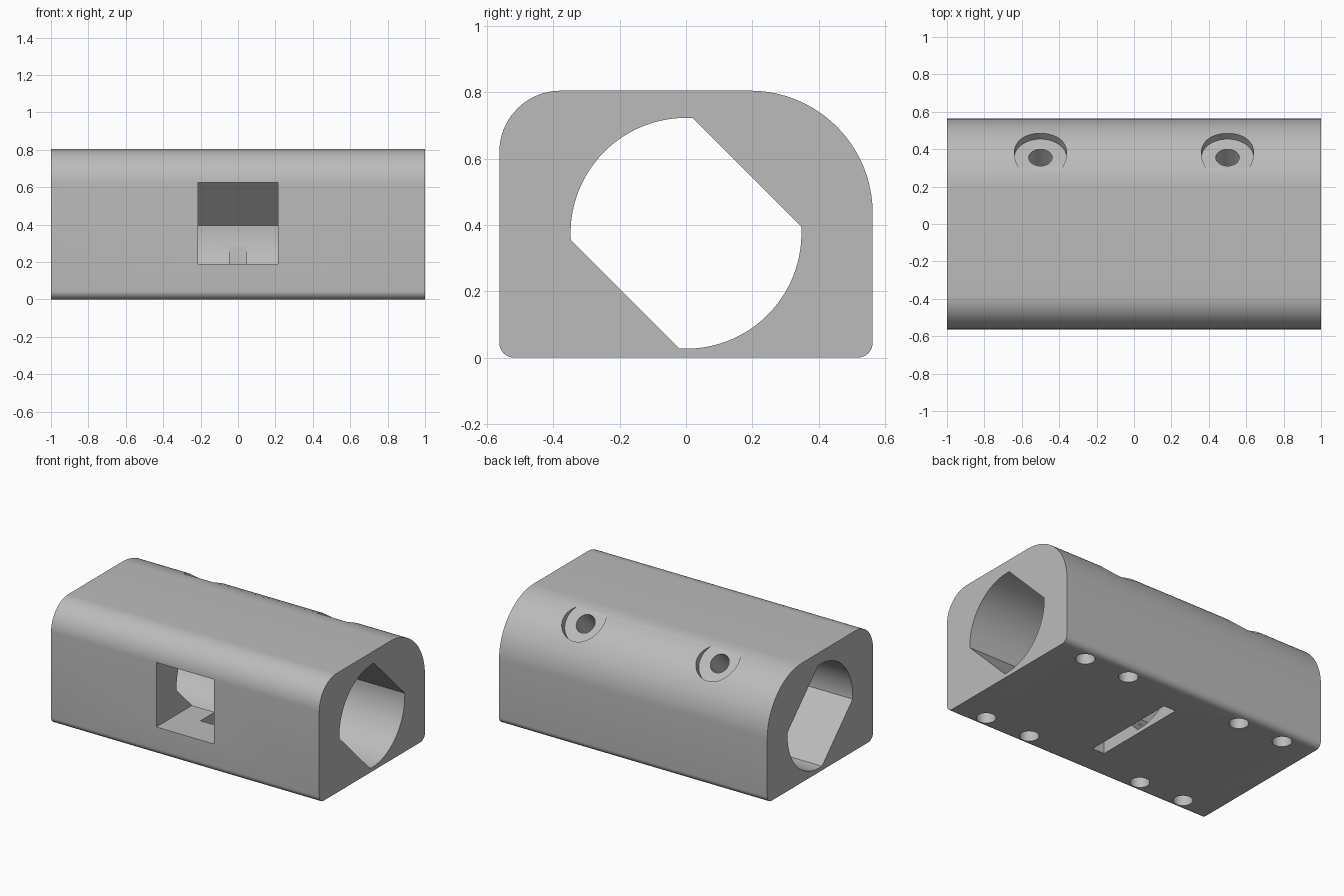
import bpy, bmesh, math
from mathutils import Matrix, Vector

cube = bpy.data.objects.get("Cube")
if cube:
    bpy.data.objects.remove(cube, do_unlink=True)

LENGTH, HALF_W, HEIGHT = 2.0, 0.563, 0.805
BORE_Z, BORE_R, FLAT_DIST = 0.375, 0.348, 0.26

grey = bpy.data.materials.new("plain grey")
grey.use_nodes = True
grey.diffuse_color = (0.5, 0.5, 0.5, 1)
grey.node_tree.nodes["Principled BSDF"].inputs["Base Color"].default_value = (0.5, 0.5, 0.5, 1)


def arc(cy, cz, r, start, end, steps):
    """Points of an arc in the y-z plane, angles in degrees."""
    angles = [math.radians(start + (end - start) * i / steps) for i in range(steps + 1)]
    return [(cy + r * math.cos(a), cz + r * math.sin(a)) for a in angles]


def make_object(name, bm):
    bmesh.ops.recalc_face_normals(bm, faces=bm.faces)
    mesh = bpy.data.meshes.new(name)
    bm.to_mesh(mesh)
    bm.free()
    mesh.materials.append(grey)
    obj = bpy.data.objects.new(name, mesh)
    bpy.context.collection.objects.link(obj)
    return obj


def prism(name, profile, length):
    """Extrude a y-z outline along x, centred on x = 0."""
    bm = bmesh.new()
    face = bm.faces.new([bm.verts.new((-length / 2, y, z)) for y, z in profile])
    ext = bmesh.ops.extrude_face_region(bm, geom=[face])["geom"]
    verts = [v for v in ext if isinstance(v, bmesh.types.BMVert)]
    bmesh.ops.translate(bm, verts=verts, vec=(length, 0, 0))
    return make_object(name, bm)


def box(name, low, high):
    low, high = Vector(low), Vector(high)
    bm = bmesh.new()
    bmesh.ops.create_cube(bm, size=1, matrix=Matrix.Translation((low + high) / 2)
                          @ Matrix.Diagonal((high - low).to_4d()))
    return make_object(name, bm)


def cylinder(name, r, start, end):
    start, end = Vector(start), Vector(end)
    axis = end - start
    matrix = Matrix.Translation((start + end) / 2) @ axis.to_track_quat("Z", "Y").to_matrix().to_4x4()
    bm = bmesh.new()
    bmesh.ops.create_cone(bm, cap_ends=True, segments=48, radius1=r, radius2=r,
                          depth=axis.length, matrix=matrix)
    return make_object(name, bm)


def cut(target, cutter):
    mod = target.modifiers.new("cut", "BOOLEAN")
    mod.operation, mod.solver, mod.object = "DIFFERENCE", "EXACT", cutter
    bpy.context.view_layer.objects.active = target
    bpy.ops.object.modifier_apply(modifier=mod.name)
    bpy.data.objects.remove(cutter, do_unlink=True)


# Housing: rounded block with a broad curve along the upper back edge
SMALL, FRONT, BACK = 0.045, 0.185, 0.37
outline = (arc(HALF_W - SMALL, SMALL, SMALL, -90, 0, 8)
           + arc(HALF_W - BACK, HEIGHT - BACK, BACK, 0, 90, 32)
           + arc(FRONT - HALF_W, HEIGHT - FRONT, FRONT, 90, 180, 20)
           + arc(SMALL - HALF_W, SMALL, SMALL, 180, 270, 8))
housing = prism("housing", outline, LENGTH)

# Lengthwise bore: circle with two opposite diagonal flats
half = math.degrees(math.acos(FLAT_DIST / BORE_R))
bore = (arc(0, BORE_Z, BORE_R, 45 + half, 225 - half, 40)
        + arc(0, BORE_Z, BORE_R, 225 + half, 405 - half, 40))
cut(housing, prism("bore_cutter", bore, LENGTH + 0.2))

# Front window and bottom slot
cut(housing, box("window_cutter", (-0.215, -0.7, 0.19), (0.215, -0.1, 0.625)))
cut(housing, box("slot_cutter", (-0.045, -0.335, -0.1), (0.045, 0.335, 0.37)))


# Slanted screw holes with counterbores on the back curve
def on_axis(x, dist):
    d = dist * math.sqrt(0.5)
    return (x, d, BORE_Z + d)


for x in (-0.5, 0.5):
    cut(housing, cylinder("counterbore_cutter", 0.14, on_axis(x, 0.502), on_axis(x, 0.8)))
    cut(housing, cylinder("screw_hole_cutter", 0.063, on_axis(x, 0.15), on_axis(x, 0.6)))

# Blind mounting holes underneath
for x in (-0.775, -0.435, 0.435, 0.775):
    for y in (-0.465, 0.465):
        cut(housing, cylinder("mount_hole_cutter", 0.06, (x, y, -0.1), (x, y, 0.3)))

# Smooth curves, sharp edges
bpy.ops.object.select_all(action="DESELECT")
housing.select_set(True)
bpy.context.view_layer.objects.active = housing
bpy.ops.object.shade_smooth_by_angle(angle=math.radians(30))
